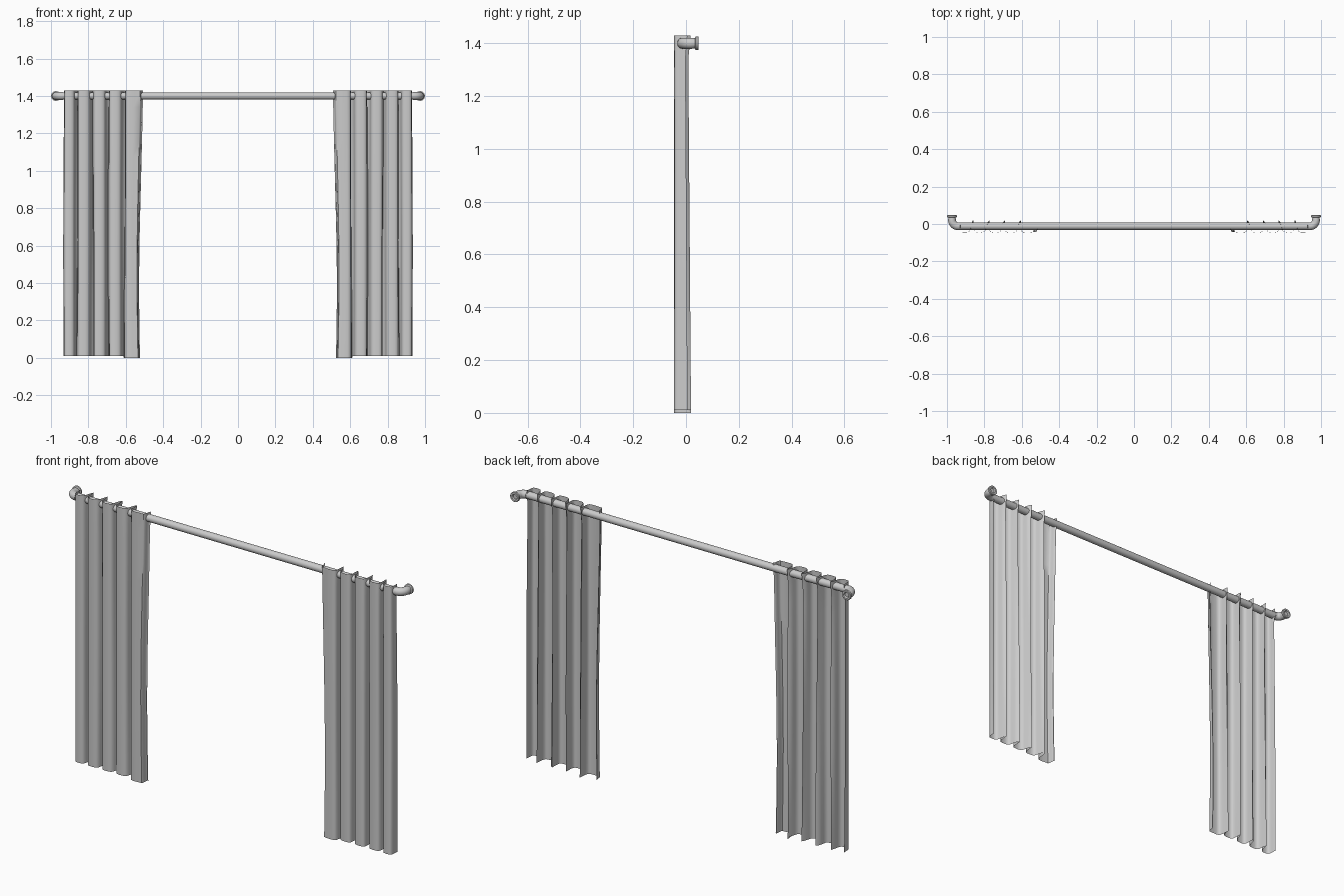
import bpy
import bmesh
from math import cos, sin, pi
from mathutils import Vector

cube = bpy.data.objects.get("Cube")
if cube:
    bpy.data.objects.remove(cube, do_unlink=True)

ROD_Y, ROD_Z, ROD_R = -0.012, 1.4, 0.019

grey = bpy.data.materials.new("light_grey")
grey.use_nodes = True
grey.diffuse_color = (0.6, 0.6, 0.6, 1)
grey.node_tree.nodes["Principled BSDF"].inputs["Base Color"].default_value = (0.6, 0.6, 0.6, 1)


def finish(name, bm, angle=40):
    mesh = bpy.data.meshes.new(name)
    bm.normal_update()
    bm.to_mesh(mesh)
    bm.free()
    obj = bpy.data.objects.new(name, mesh)
    bpy.context.collection.objects.link(obj)
    mesh.materials.append(grey)
    bpy.ops.object.select_all(action='DESELECT')
    obj.select_set(True)
    bpy.context.view_layer.objects.active = obj
    bpy.ops.object.shade_smooth_by_angle(angle=angle * pi / 180)
    return obj


def tube(name, path, sides=24):
    """Sweep a circle along (point, direction, radius) stations in the xy plane."""
    bm = bmesh.new()
    rings = []
    for point, direction, radius in path:
        side = Vector((-direction[1], direction[0], 0)).normalized()
        rings.append([bm.verts.new(Vector(point) + radius * (cos(a) * side + sin(a) * Vector((0, 0, 1))))
                      for a in (2 * pi * i / sides for i in range(sides))])
    for a, b in zip(rings, rings[1:]):
        for i in range(sides):
            j = (i + 1) % sides
            bm.faces.new((a[i], a[j], b[j], b[i]))
    bm.faces.new(rings[0])
    bm.faces.new(rings[-1])
    bmesh.ops.recalc_face_normals(bm, faces=bm.faces)
    return finish(name, bm)


# Straight curtain rod
tube("rod", [((x, ROD_Y, ROD_Z), (1, 0, 0), ROD_R) for x in (-0.94, 0.94)])

# Elbows turning back to the wall, each with a round wall flange
for label, s in (("left", 1), ("right", -1)):
    bend = 0.033
    path = [((s * 0.935, ROD_Y, ROD_Z), (s, 0, 0), 0.021)]
    for i in range(9):
        a = pi / 2 * i / 8
        path.append(((s * (0.94 + bend * sin(a)), ROD_Y + bend * (1 - cos(a)), ROD_Z),
                     (s * cos(a), sin(a), 0), 0.021))
    path.append(((s * 0.973, 0.035, ROD_Z), (0, 1, 0), 0.019))
    tube(label + "_elbow", path)
    flange = ((0.034, 0.021), (0.037, 0.026), (0.046, 0.026), (0.048, 0.024),
              (0.048, 0.015), (0.04, 0.012))
    tube(label + "_wall_flange",
         [((s * 0.973, y, ROD_Z), (0, 1, 0), r) for y, r in flange])

# One pleat: fraction across the pleat, depth from the back crease to the front
PLEAT = ((0, 0), (0.02, 0.3), (0.03, 0.6), (0.06, 0.85), (0.13, 0.96), (0.27, 1),
         (0.5, 1), (0.66, 0.96), (0.76, 0.85), (0.81, 0.65), (0.85, 0.4), (0.92, 0.15))
EDGES = (0.932, 0.86, 0.775, 0.692, 0.607, 0.522)
ROWS = 16


def curtain(label, s):
    bm = bmesh.new()
    grid = []
    for r in range(ROWS + 1):
        t = r / ROWS                       # 0 at the hem, 1 at the heading
        row = []
        for k in range(5):
            outer, inner = EDGES[k], EDGES[k + 1]
            if k == 4:                     # free inner edge leans with height
                inner += 0.006 * sin(5 * t) - 0.008 * t ** 6
            hem = 0.0 if k == 4 else 0.01
            back = 0.019 - 0.011 * t
            if t == 1:
                back += 0.01
            front = -0.045 + 0.004 * sin(2.5 * t + k)  * t * (1 - t)
            points = PLEAT + (((1, 0.25),) if k == 4 else ())
            for u, d in points:
                if k == 0 and u == 0:
                    d = 0.2
                if k == 4 and u > 0.6:
                    u = u + (1 - u) * 0.55
                    d = max(d, 0.35)
                x = outer + (inner - outer) * u + 0.003 * sin(4 * t + 2 * k) * (1 - d)
                row.append(bm.verts.new((s * x, back + (front - back) * d,
                                         hem + (1.43 - hem) * t)))
        grid.append(row)
    for a, b in zip(grid, grid[1:]):
        for i in range(len(a) - 1):
            quad = (a[i], a[i + 1], b[i + 1], b[i])
            bm.faces.new(quad if s < 0 else quad[::-1])
    finish(label + "_curtain", bm, 50)


# Pleated curtains hanging on the rod
curtain("left", 1)
curtain("right", -1)
